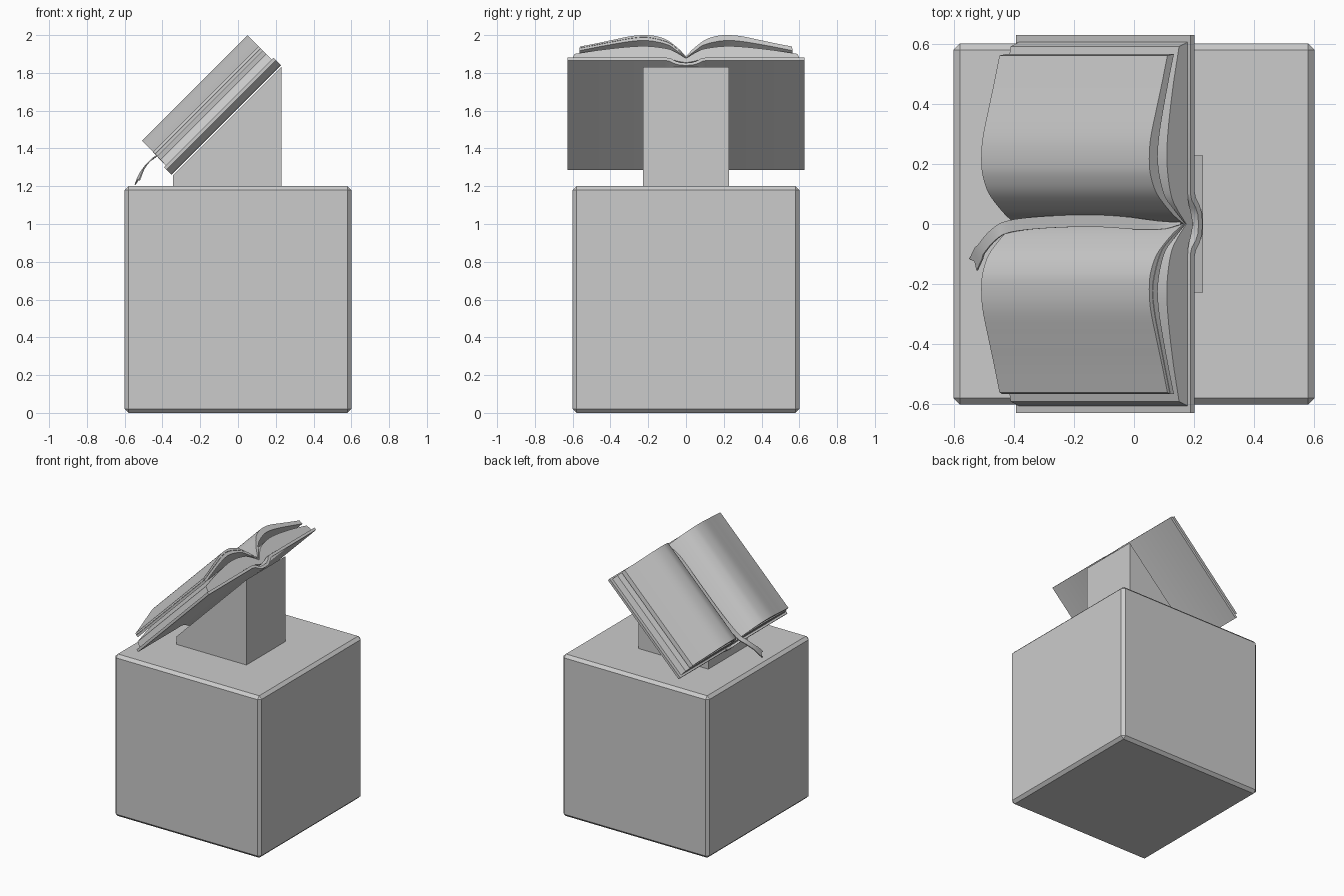
import bpy, bmesh, math
from mathutils import Vector

if "Cube" in bpy.data.objects:
    bpy.data.objects.remove(bpy.data.objects["Cube"])

R = math.sqrt(0.5)


def P(u, y, n):
    """Book space (u up the slope, n off the slope) to world."""
    return Vector(((u - n) * R, y, (u + n) * R))


def finish(name, bm, smooth=None):
    bmesh.ops.recalc_face_normals(bm, faces=bm.faces)
    me = bpy.data.meshes.new(name)
    bm.to_mesh(me)
    bm.free()
    ob = bpy.data.objects.new(name, me)
    bpy.context.collection.objects.link(ob)
    if smooth:
        bpy.ops.object.select_all(action='DESELECT')
        ob.select_set(True)
        bpy.context.view_layer.objects.active = ob
        bpy.ops.object.shade_smooth_by_angle(angle=math.radians(smooth))
    return ob


def loft(name, loops, smooth=None):
    """Skin a list of closed loops and cap the ends."""
    bm = bmesh.new()
    rings = [[bm.verts.new(p) for p in lp] for lp in loops]
    k = len(rings[0])
    for a, b in zip(rings, rings[1:]):
        for i in range(k):
            j = (i + 1) % k
            bm.faces.new((a[i], a[j], b[j], b[i]))
    bm.faces.new(rings[0])
    bm.faces.new(rings[-1][::-1])
    return finish(name, bm, smooth)


def spline(pts, steps=4):
    """Catmull-Rom curve through the points."""
    v = [Vector(p) for p in pts]
    v = [2 * v[0] - v[1]] + v + [2 * v[-1] - v[-2]]
    out = []
    for i in range(1, len(v) - 2):
        a, b, c, d = v[i - 1:i + 3]
        for s in range(steps):
            t = s / steps
            out.append(0.5 * (2 * b + (c - a) * t + (2 * a - 5 * b + 4 * c - d) * t * t
                              + (3 * b - a - 3 * c + d) * t ** 3))
    return out + [v[-2]]


# Plinth block with chamfered edges
bm = bmesh.new()
bmesh.ops.create_cube(bm, size=1.2)
bmesh.ops.translate(bm, verts=bm.verts, vec=(0, 0, 0.6))
bmesh.ops.bevel(bm, geom=bm.edges[:], offset=0.021, segments=1, affect='EDGES')
finish("plinth", bm)

# Sloped stand
side = [(-0.343, 1.195), (0.229, 1.195), (0.229, 1.832), (-0.343, 1.26)]
loft("sloped_stand", [[(x, y, z) for x, z in side] for y in (-0.228, 0.228)])

# Cover with bulged spine: profile of half the top face, mirrored
half = [(0.0, 1.159), (0.03, 1.161), (0.055, 1.172), (0.078, 1.19), (0.1, 1.197), (0.628, 1.197)]
top = [(-y, n) for y, n in half[:0:-1]] + half
under = [(y * (1.0 if abs(y) > 0.5 else 1.12), n - 0.019) for y, n in reversed(top)]
loft("cover", [[P(u, y, n) for y, n in top + under] for u in (0.642, 1.462)], 30)

# Page curves (y, n), from gutter to outer edge
crest = [(0, 1.215), (0.02, 1.25), (0.05, 1.29), (0.1, 1.342), (0.15, 1.368), (0.2, 1.378),
         (0.28, 1.373), (0.38, 1.345), (0.47, 1.318), (0.56, 1.293)]
crest_low = [(0, 1.212), (0.05, 1.28), (0.1, 1.328), (0.2, 1.362), (0.28, 1.357),
             (0.38, 1.332), (0.565, 1.281)]
upper_low = [(0, 1.208), (0.05, 1.263), (0.1, 1.308), (0.2, 1.337), (0.3, 1.33),
             (0.45, 1.294), (0.565, 1.262)]
lower_top = [(0, 1.204), (0.05, 1.248), (0.1, 1.277), (0.2, 1.295), (0.3, 1.291),
             (0.45, 1.268), (0.59, 1.238)]
lower_mid = [(0, 1.2), (0.05, 1.225), (0.1, 1.244), (0.2, 1.256), (0.3, 1.252),
             (0.45, 1.235), (0.598, 1.216)]
lower_bot = [(0, 1.172), (0.04, 1.182), (0.1, 1.1975), (0.3, 1.1975), (0.605, 1.1975)]


def pages(name, s, a, b, u0, u1):
    prof = spline(a) + spline(b)[::-1]
    loft(name, [[P(u, s * q.x, q.y) for q in prof] for u in (u0, u1)], 35)


for s, tag in ((-1, "a"), (1, "b")):
    pages("upper_pages_" + tag, s, crest, upper_low if s > 0 else crest_low, 0.66, 1.45)
    if s < 0:
        pages("second_pages_" + tag, s, [(y, n - 0.002) for y, n in crest_low],
              upper_low, 0.66, 1.45)
    pages("lower_pages_" + tag, s, lower_top, lower_mid, 0.658, 1.45)
    pages("bottom_pages_" + tag, s, lower_mid, lower_bot, 0.656, 1.45)

# Ribbon bookmark: path centre (x, y, z) with the width direction following the bend
start = [P(u, y, n) for u, y, n in ((1.445, 0.002, 1.225), (1.36, -0.004, 1.25),
                                    (1.1, 0.01, 1.262), (0.85, 0.006, 1.262),
                                    (0.68, -0.008, 1.265))]
path = spline([*start, (-0.465, -0.035, 1.335), (-0.508, -0.085, 1.28), (-0.533, -0.135, 1.22)])
loops = []
for i, p in enumerate(path):
    d = (path[min(i + 1, len(path) - 1)] - path[max(i - 1, 0)]).normalized()
    w = d.cross(Vector((-1, 0, 1))).normalized()
    h = w.cross(d).normalized() * 0.003
    w *= 0.004 + 0.016 * min(1, i / 6) + (0.006 if i > 24 else 0)
    # middle pulled back at the tail for the notch
    m = p - d * (0.018 if i == len(path) - 1 else 0)
    loops.append([p - w + h, m + h, p + w + h, p + w - h, m - h, p - w - h])
loft("ribbon_bookmark", loops, 40)
